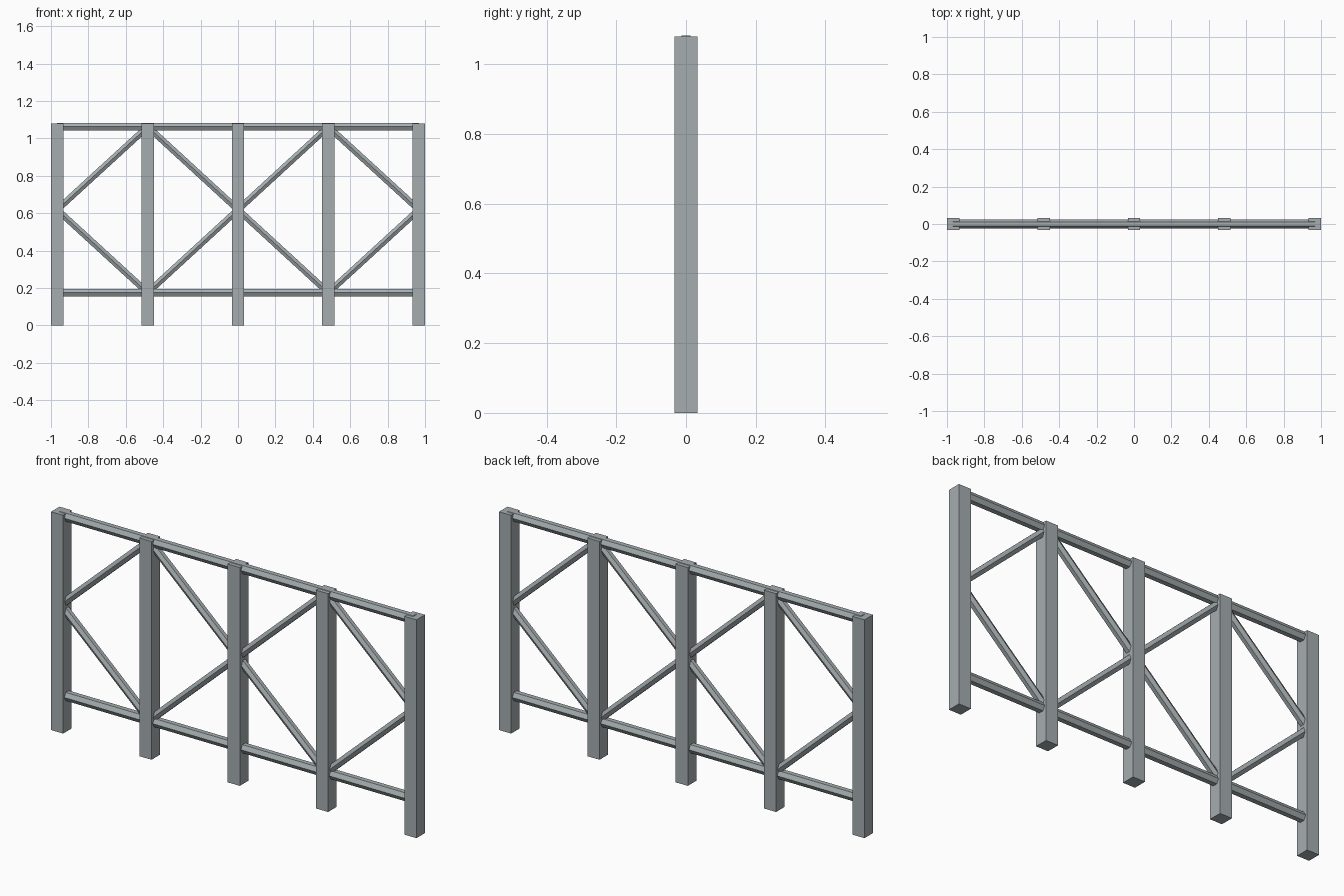
import bpy, bmesh
from math import cos, sin, pi
from mathutils import Vector

if "Cube" in bpy.data.objects:
    bpy.data.objects.remove(bpy.data.objects["Cube"])

POST_W, POST_H = 0.066, 1.08
OUT, MID = 0.967, 0.483           # post positions
TOP, LOW = 1.062, 0.175           # rail heights
CEN = (TOP + LOW) / 2
RAIL_R, BRACE_R = 0.024, 0.02

steel = bpy.data.materials.new("blue_grey_steel")
steel.diffuse_color = (0.38, 0.42, 0.435, 1)
steel.use_nodes = True
steel.node_tree.nodes["Principled BSDF"].inputs["Base Color"].default_value = steel.diffuse_color


def finish(name, bm):
    bmesh.ops.recalc_face_normals(bm, faces=bm.faces)
    me = bpy.data.meshes.new(name)
    bm.to_mesh(me)
    bm.free()
    me.materials.append(steel)
    bpy.context.collection.objects.link(bpy.data.objects.new(name, me))


def post(name, x):
    bm = bmesh.new()
    bmesh.ops.create_cube(bm, size=1)
    for v in bm.verts:
        v.co = Vector((v.co.x * POST_W + x, v.co.y * POST_W, (v.co.z + 0.5) * POST_H))
    finish(name, bm)


def hex_bar(name, a, b, r):
    """Six-sided bar between two (x, z) points, with corners facing front and back."""
    a, b = Vector((a[0], 0, a[1])), Vector((b[0], 0, b[1]))
    depth = Vector((0, 1, 0))
    side = (b - a).normalized().cross(depth)
    bm = bmesh.new()
    rings = [[bm.verts.new(p + r * (cos(k * pi / 3) * depth + sin(k * pi / 3) * side))
              for k in range(6)] for p in (a, b)]
    for k in range(6):
        j = (k + 1) % 6
        bm.faces.new((rings[0][k], rings[0][j], rings[1][j], rings[1][k]))
    for ring in rings:
        bm.faces.new(ring)
    finish(name, bm)


# Square posts
for i, x in enumerate((-OUT, -MID, 0, MID, OUT)):
    post(f"post_{i + 1}", x)

# Horizontal rails
hex_bar("top_rail", (-OUT, TOP), (OUT, TOP), RAIL_R)
hex_bar("bottom_rail", (-OUT, LOW), (OUT, LOW), RAIL_R)

# Diagonal braces: long crossing pair, short pair in each end bay
for z, label in ((TOP, "upper"), (LOW, "lower")):
    hex_bar(f"cross_brace_{label}", (-MID, z), (MID, TOP + LOW - z), BRACE_R)
    for s, side in ((-1, "left"), (1, "right")):
        hex_bar(f"{label}_{side}_brace", (s * MID, z), (s * OUT, CEN), BRACE_R)
